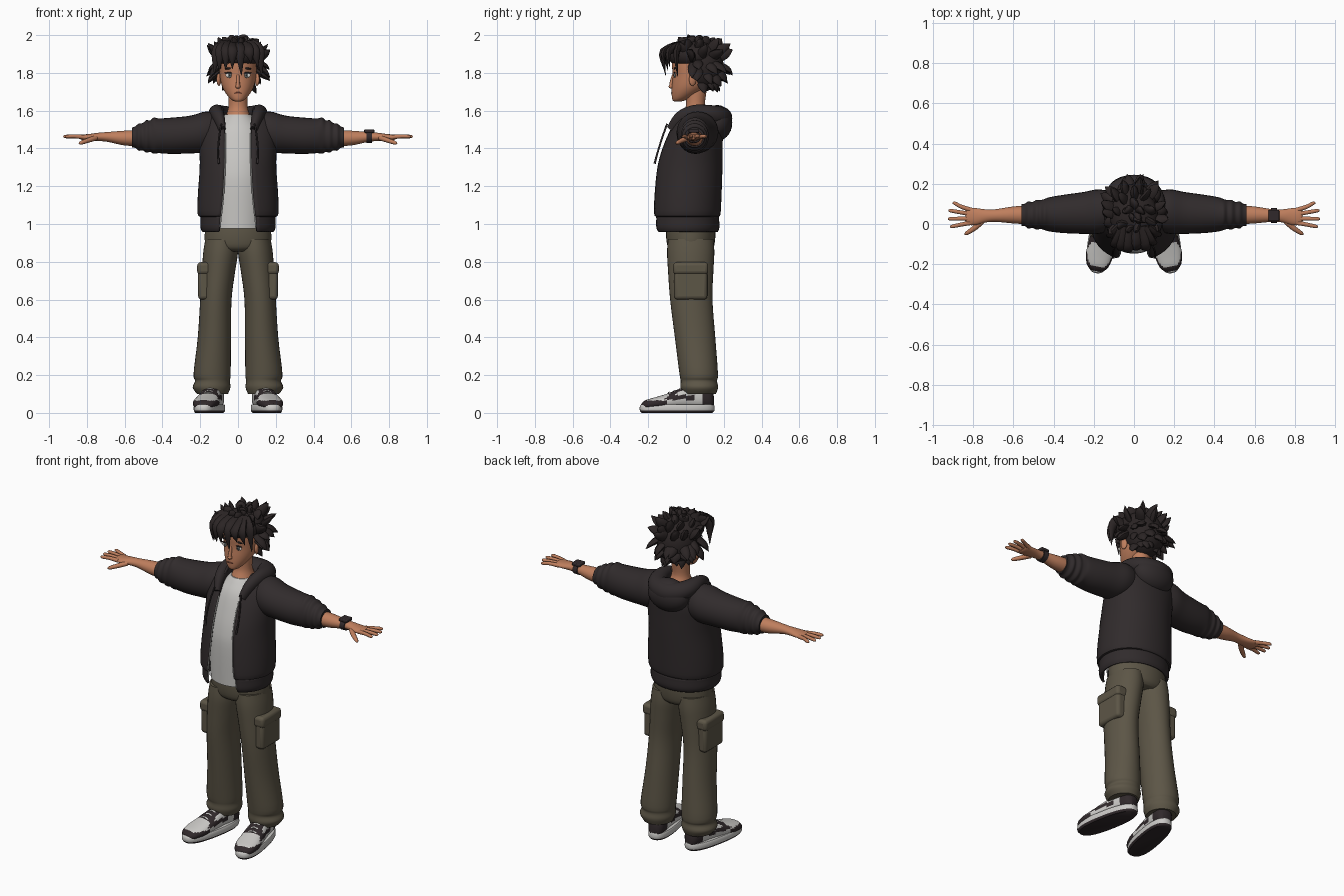
import bpy, bmesh, math, random
from mathutils import Vector, Matrix
from mathutils.bvhtree import BVHTree

if "Cube" in bpy.data.objects:
    bpy.data.objects.remove(bpy.data.objects["Cube"])
random.seed(4)
X, Y, Z = Vector((1, 0, 0)), Vector((0, 1, 0)), Vector((0, 0, 1))


def material(name, r, g, b):
    m = bpy.data.materials.new(name)
    m.use_nodes = True
    m.diffuse_color = (r, g, b, 1)
    m.node_tree.nodes["Principled BSDF"].inputs["Base Color"].default_value = (r, g, b, 1)
    return m


charcoal = material("charcoal cloth", .03, .024, .025)
black = material("black hair", .024, .018, .018)
skin = material("tan skin", .52, .21, .11)
olive = material("olive cloth", .108, .092, .062)
grey = material("pale grey cloth", .58, .57, .55)
white = material("white leather", .6, .59, .57)
dark = material("dark leather", .03, .022, .024)
eye_white = material("eye white", .7, .66, .62)
iris_grey = material("grey iris", .16, .19, .19)
lip = material("lip brown", .3, .09, .055)


def smooth(rows, k):
    """Pass a smooth spline through rows of numbers."""
    out = []
    for i in range(len(rows) - 1):
        a, b, c, d = rows[max(i - 1, 0)], rows[i], rows[i + 1], rows[min(i + 2, len(rows) - 1)]
        for j in range(k):
            t = j / k
            out.append([q + .5 * t * (r - p + t * (2 * p - 5 * q + 4 * r - s + t * (3 * (q - r) + s - p)))
                        for p, q, r, s in zip(a, b, c, d)])
    return out + [list(rows[-1])]


def spow(c, p):
    return math.copysign(abs(c) ** p, c)


def loft(bm, stations, axis=None, ref=Z, n=24, k=4, p=1.0):
    """Skin ellipses (x, y, z, ra, rb[, front gap]) into a tube."""
    rows = smooth(stations, k)
    pts = [Vector(r[:3]) for r in rows]
    split = len(rows[0]) > 5
    rings = []
    for i, r in enumerate(rows):
        t = axis or (pts[min(i + 1, len(pts) - 1)] - pts[max(i - 1, 0)]).normalized()
        u = t.cross(ref).normalized()
        v = u.cross(t)
        ra, rb = max(r[3], .0008), max(r[4], .0008)
        a = math.asin(min(1, r[5] / ra) ** (1 / p)) if split else 0
        ring = []
        for j in range(n):
            w = -math.pi / 2 + a + (2 * math.pi - 2 * a) * j / (n - 1 if split else n)
            ring.append(bm.verts.new(pts[i] + u * ra * spow(math.cos(w), p) + v * rb * spow(math.sin(w), p)))
        rings.append(ring)
    for a, b in zip(rings, rings[1:]):
        for j in range(n - 1 if split else n):
            m = (j + 1) % n
            bm.faces.new((a[j], a[m], b[m], b[j]))
    if not split:
        bm.faces.new(rings[0][::-1])
        bm.faces.new(rings[-1])


def body(rows):
    """Turn (z, half width, front y, back y[, gap]) into stations."""
    return [(0, (f + b) / 2, z, w, (b - f) / 2, *g) for z, w, f, b, *g in rows]


def ball(bm, centre, size, turn=Matrix()):
    m = Matrix.Translation(centre) @ turn @ Matrix.Diagonal((*size, 1))
    bmesh.ops.create_uvsphere(bm, u_segments=24, v_segments=14, radius=1, matrix=m)


def box(bm, centre, size):
    bmesh.ops.create_cube(bm, size=1, matrix=Matrix.Translation(centre) @ Matrix.Diagonal((*size, 1)))


def finish(name, bm, mats, rule=None, mirror=False, matrix=None, bevel=0, solid=0):
    bmesh.ops.recalc_face_normals(bm, faces=bm.faces[:])
    if rule:
        for f in bm.faces:
            f.material_index = rule(f.calc_center_median(), f.normal)
    if matrix:
        bm.transform(matrix)
    me = bpy.data.meshes.new(name)
    bm.to_mesh(me)
    bm.free()
    ob = bpy.data.objects.new(name, me)
    bpy.context.collection.objects.link(ob)
    for m in mats:
        me.materials.append(m)
    bpy.ops.object.select_all(action='DESELECT')
    ob.select_set(True)
    bpy.context.view_layer.objects.active = ob
    bpy.ops.object.shade_smooth_by_angle(angle=math.radians(45))
    if bevel:
        mod = ob.modifiers.new("Bevel", 'BEVEL')
        mod.width, mod.segments = bevel, 3
    if solid:
        mod = ob.modifiers.new("Solidify", 'SOLIDIFY')
        mod.thickness, mod.offset = solid, 0
    if mirror:
        ob.modifiers.new("Mirror", 'MIRROR').use_mirror_merge = False
    return ob


def part(name, mat, stations, mirror=False, solid=0, **kw):
    bm = bmesh.new()
    loft(bm, stations, **kw)
    return finish(name, bm, [mat], mirror=mirror, solid=solid)


# Trousers with cargo pockets
part("trouser_legs", olive, [
    (.135, .07, .1, .082, .088), (.14, .07, .135, .1, .1), (.135, .068, .17, .092, .096),
    (.137, .067, .21, .098, .102), (.125, .048, .4, .088, .107), (.117, .028, .6, .083, .112),
    (.103, .025, .75, .088, .12), (.092, .025, .85, .092, .125), (.088, .025, .92, .085, .12)],
    mirror=True, axis=Z, ref=Y, n=32)
part("trouser_hips", olive, body([(.855, .11, -.07, .13), (.88, .168, -.097, .148),
                                  (.95, .176, -.106, .156), (1.03, .17, -.1, .15)]), axis=Z, ref=Y, n=32)
bm = bmesh.new()
box(bm, (.178, .025, .685), (.066, .175, .17))
box(bm, (.178, .025, .765), (.076, .185, .065))
finish("cargo_pockets", bm, [olive], mirror=True, bevel=.018)

# Shirt
part("shirt", grey, body([(.975, .155, -.142, .14), (1.2, .165, -.147, .15), (1.3, .165, -.137, .15),
                          (1.4, .16, -.112, .15), (1.5, .13, -.078, .14), (1.555, .09, -.042, .13),
                          (1.58, .066, -.022, .118)]), axis=Z, ref=Y, n=40)

# Open jacket with ribbed hem
jacket = body([(.962, .183, -.163, .162, .098), (.985, .192, -.172, .17, .097), (1.04, .193, -.17, .168, .093),
               (1.055, .207, -.177, .176, .09), (1.15, .206, -.172, .181, .08), (1.3, .196, -.155, .186, .072),
               (1.4, .198, -.126, .187, .07), (1.48, .2, -.092, .187, .07), (1.54, .182, -.062, .178, .072),
               (1.585, .14, -.03, .16, .075), (1.61, .1, -.005, .14, .078)])
part("jacket_body", charcoal, jacket, axis=Z, ref=Y, n=49, p=.95, solid=.014)
zip_path = []
for x, y, z, ra, rb, g in jacket[1:8]:
    zip_path.append((g - .003, y - rb * math.sqrt(1 - (g / ra) ** 2) - .004, z, .0035, .0035))
part("zip_edges", grey, zip_path, mirror=True, ref=Y, n=8)
part("sleeves", charcoal, [
    (.08, .065, 1.495, .085, .09), (.17, .062, 1.487, .11, .108), (.25, .055, 1.474, .104, .1),
    (.35, .05, 1.467, .095, .096), (.42, .048, 1.467, .085, .092), (.445, .047, 1.468, .077, .096),
    (.465, .047, 1.465, .072, .083), (.485, .046, 1.464, .074, .086), (.505, .045, 1.462, .064, .072),
    (.525, .045, 1.46, .068, .072), (.542, .045, 1.46, .056, .058), (.56, .045, 1.458, .054, .053)],
    mirror=True, axis=X, n=28)

# Hood lying on the shoulders
half = [(.083, -.078, 1.5, .018, .026), (.1, -.03, 1.56, .03, .036), (.112, .04, 1.587, .037, .042),
        (.105, .11, 1.585, .05, .046), (.07, .165, 1.57, .056, .055)]
hood = half + [(0, .188, 1.56, .057, .06)] + [(-x, *r) for x, *r in half[::-1]]
bm = bmesh.new()
loft(bm, hood, n=20)
ball(bm, (0, .165, 1.535), (.13, .08, .095))
finish("hood", bm, [charcoal])
part("drawstrings", charcoal, [(.088, -.1, 1.53, .005, .005), (.1, -.125, 1.46, .005, .005),
                               (.106, -.15, 1.38, .005, .005), (.102, -.166, 1.32, .006, .006)],
     mirror=True, ref=Y, n=8)

# Forearms and hands
bm = bmesh.new()
loft(bm, [(.5, .045, 1.455, .048, .044), (.6, .045, 1.455, .042, .039), (.69, .042, 1.461, .031, .026),
          (.74, .04, 1.461, .033, .022), (.785, .037, 1.459, .042, .018), (.825, .038, 1.459, .043, .014),
          (.838, .038, 1.459, .034, .008)], axis=X)
for by, ty, tx in ((.07, .103, .902), (.049, .066, .922), (.027, .026, .925), (.006, -.012, .915)):
    loft(bm, [(.81, by, 1.459, .012, .012), (.86, (by + ty) / 2, 1.464, .0105, .0105),
              (tx - .012, ty, 1.463, .009, .009), (tx, ty, 1.462, .003, .003)], n=10)
loft(bm, [(.755, .015, 1.455, .016, .014), (.79, -.018, 1.444, .014, .013),
          (.83, -.045, 1.43, .01, .01), (.842, -.051, 1.426, .003, .003)], n=10)
finish("arms_and_hands", bm, [skin], mirror=True)

# Watch on the left wrist
part("watch_band", dark, [(.68, .042, 1.461, .038, .033), (.71, .042, 1.461, .037, .031)], axis=X, k=1)
bm = bmesh.new()
box(bm, (.695, .042, 1.492), (.054, .056, .018))
finish("watch_case", bm, [dark], bevel=.005)

# Neck, head, nose and ears
part("neck", skin, body([(1.54, .078, -.04, .12), (1.585, .06, -.015, .115), (1.63, .05, 0, .1),
                         (1.71, .052, -.005, .11)]), axis=Z, ref=Y)
bm = bmesh.new()
loft(bm, body([(1.648, .014, -.062, -.03), (1.656, .032, -.071, .0), (1.675, .052, -.075, .04),
               (1.705, .073, -.076, .09), (1.74, .088, -.074, .13), (1.79, .097, -.07, .155),
               (1.85, .1, -.074, .165), (1.9, .094, -.06, .16), (1.94, .066, -.03, .13),
               (1.955, .03, .01, .09)]), axis=Z, ref=Y, n=40)
face = BVHTree.FromBMesh(bm)
ball(bm, (0, -.074, 1.728), (.013, .018, .012))
loft(bm, [(0, -.066, 1.79, .007, .008), (0, -.075, 1.755, .009, .01), (0, -.08, 1.728, .011, .01)], n=12)
for s in (-1, 1):
    ball(bm, (s * .101, .035, 1.765), (.011, .02, .034), Matrix.Rotation(s * .35, 4, 'Z'))
finish("head", bm, [skin])


def plate(name, mat, x, z, size, lift=0, tilt=0, mirror=True):
    hit, normal = face.ray_cast(Vector((x, -1, z)), Y)[:2]
    bm = bmesh.new()
    turn = normal.to_track_quat('Y', 'Z').to_matrix().to_4x4() @ Matrix.Rotation(tilt, 4, 'Y')
    ball(bm, hit - Y * lift, size, turn)
    finish(name, bm, [mat], mirror=mirror)


# Facial details
plate("eyes", eye_white, .044, 1.787, (.022, .004, .013))
plate("irises", iris_grey, .043, 1.787, (.01, .0035, .0115), .0025)
plate("pupils", black, .043, 1.787, (.005, .0035, .006), .004)
plate("upper_lashes", black, .045, 1.8, (.026, .0045, .004), .003)
plate("eyebrows", black, .047, 1.824, (.026, .0045, .005), .001, .1)
plate("mouth", lip, 0, 1.694, (.02, .003, .004), mirror=False)

# Hair: scalp mass, layered spiky locks and a swept fringe
bm = bmesh.new()
ball(bm, (0, .085, 1.83), (.115, .115, .13))
ball(bm, (0, .04, 1.892), (.12, .135, .077))


def lock(root, mid, tip, width, normal):
    tip = Vector((max(-.17, min(.17, tip.x)), max(-.13, min(.247, tip.y)), min(1.99, tip.z)))
    loft(bm, [(*root, width, width * .6), (*mid, width * .85, width * .5), (*tip, .001, .001)],
         ref=normal + Vector((.03, .02, .04)), n=8)


centre, radii = Vector((0, .06, 1.85)), Vector((.12, .13, .11))
for elev, count, limit, length in ((-52, 7, 70, .07), (-25, 9, 90, .075), (0, 11, 105, .08),
                                   (25, 11, 125, .075), (50, 9, 170, .07), (75, 5, 150, .06)):
    for i in range(count):
        az = math.radians(limit * (2 * i / (count - 1) - 1) + random.uniform(-7, 7))
        e = math.radians(elev + random.uniform(-6, 6))
        d = Vector((math.sin(az) * math.cos(e), math.cos(az) * math.cos(e), math.sin(e)))
        surface = centre + d * radii
        sweep = (d * .65 + Vector((random.uniform(-.3, .3), .1, .15 if elev > 10 else -.6))).normalized()
        root = centre + d * radii * .8
        tip = surface + sweep * length * random.uniform(.75, 1.15)
        lock(root, (root + tip) / 2 + d * .012, tip, random.uniform(.026, .036), d)
for rx, tx, ty, tz in ((-.07, -.125, -.05, 1.79), (-.06, -.1, -.095, 1.81), (-.04, -.066, -.11, 1.815),
                       (-.02, -.03, -.118, 1.82), (0, .018, -.108, 1.785), (.03, .07, -.11, 1.85),
                       (.05, .105, -.085, 1.83), (.07, .125, -.045, 1.78)):
    lock(Vector((rx, -.01, 1.945)), Vector(((rx + tx) / 2 + rx * .2, ty - .005, 1.915)),
         Vector((tx, ty, tz)), .034, -Y)
loft(bm, [(-.02, .05, 1.95, .02, .014), (.01, .02, 1.985, .013, .01), (.04, .01, 1.996, .006, .004),
          (.065, .005, 1.975, .001, .001)], ref=Y, n=8)
finish("hair", bm, [black])

# Shoes: soles, panelled uppers and laces, toes turned out
stance = Matrix.Translation((.142, 0, 0)) @ Matrix.Rotation(math.radians(11), 4, 'Z')
bm = bmesh.new()
loft(bm, [(0, -.048, 0, .062, .19), (0, -.048, .012, .07, .2), (0, -.048, .035, .07, .2),
          (0, -.046, .044, .066, .195)], axis=Z, ref=Y, n=40, p=.8, k=2)
finish("shoe_soles", bm, [white, dark], lambda c, n: int(c.z < .011), mirror=True, matrix=stance)


def shoe_panel(c, n):
    toe_rim = c.y < -.11 and c.z < .066
    heel = c.y > .085
    throat = -.1 < c.y < .05 and n.z > .75
    stripe = -.13 < c.y < .03 and .07 < c.z < .095 and n.z < .75
    return int(toe_rim or heel or throat or stripe)


bm = bmesh.new()
loft(bm, [(0, y, (top + .02) / 2, w, (top - .02) / 2) for y, w, top in (
    (-.238, .025, .05), (-.215, .052, .068), (-.16, .067, .084), (-.1, .065, .102), (-.04, .059, .125),
    (.02, .053, .14), (.08, .052, .14), (.125, .045, .13), (.146, .025, .1))], axis=Y, n=36, p=.85)
finish("shoe_uppers", bm, [white, dark], shoe_panel, mirror=True, matrix=stance)
bm = bmesh.new()
for i in range(4):
    y = -.09 + i * .03
    top = .135 + y * .33
    loft(bm, [(-.036, y, top - .012, .006, .004), (0, y, top + .003, .006, .004),
              (.036, y, top - .012, .006, .004)], n=8)
finish("shoe_laces", bm, [white], mirror=True, matrix=stance)
